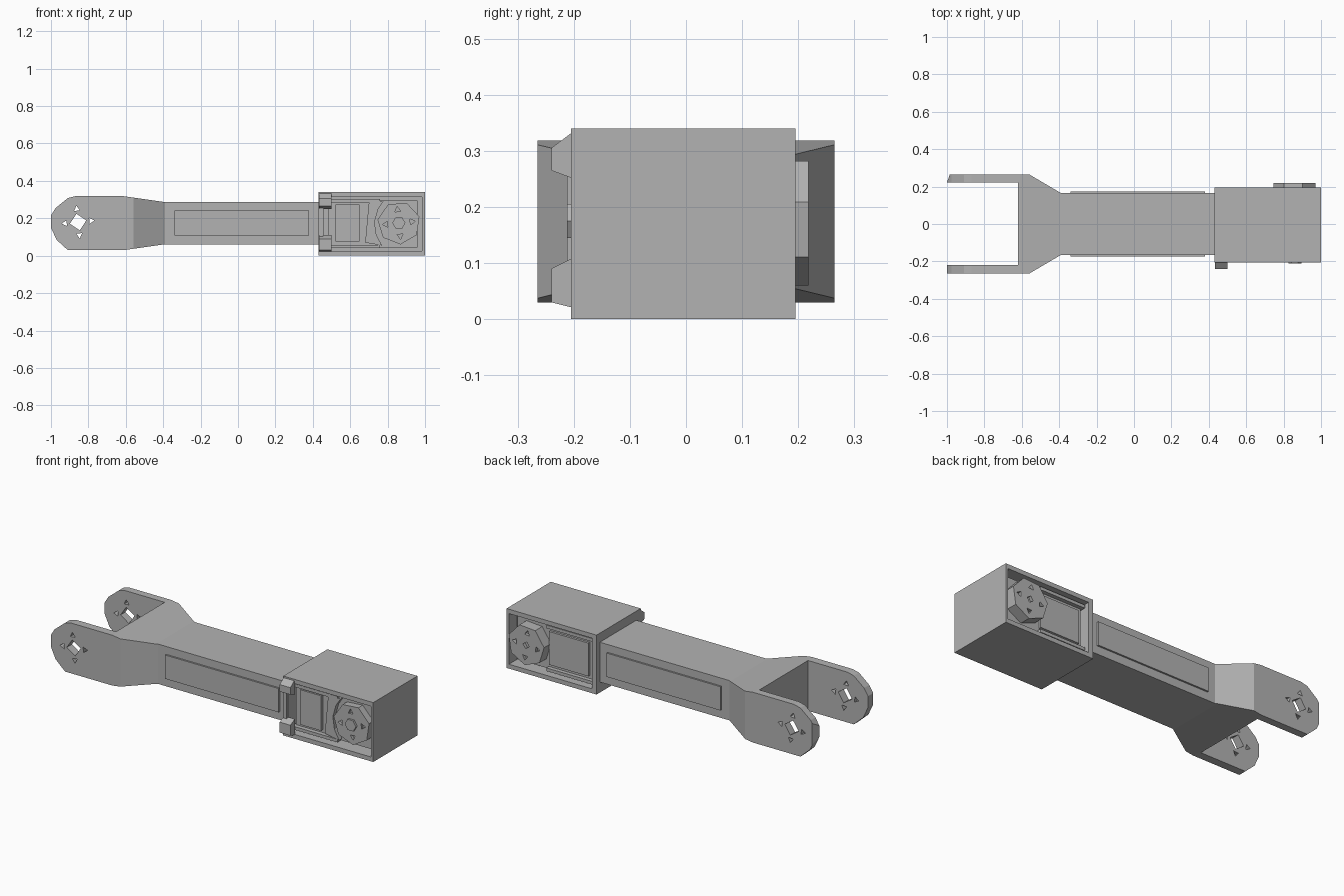
import bpy, bmesh, math

if "Cube" in bpy.data.objects:
    bpy.data.objects.remove(bpy.data.objects["Cube"])

grey = bpy.data.materials.new("plain grey")
grey.use_nodes = True
COLOUR = (0.45, 0.45, 0.45, 1)
grey.diffuse_color = COLOUR
grey.node_tree.nodes["Principled BSDF"].inputs["Base Color"].default_value = COLOUR


def prism(name, pts, axis, lo, hi):
    """Extrude a 2D outline along one axis."""
    bm = bmesh.new()
    place = {"x": lambda a, b, t: (t, a, b),
             "y": lambda a, b, t: (a, t, b),
             "z": lambda a, b, t: (a, b, t)}[axis]
    rings = [[bm.verts.new(place(a, b, t)) for a, b in pts] for t in (lo, hi)]
    for ring in rings:
        bm.faces.new(ring)
    n = len(pts)
    for i in range(n):
        j = (i + 1) % n
        bm.faces.new((rings[0][i], rings[0][j], rings[1][j], rings[1][i]))
    bmesh.ops.recalc_face_normals(bm, faces=bm.faces)
    mesh = bpy.data.meshes.new(name)
    bm.to_mesh(mesh)
    bm.free()
    mesh.materials.append(grey)
    obj = bpy.data.objects.new(name, mesh)
    bpy.context.scene.collection.objects.link(obj)
    return obj


def rect(a0, a1, b0, b1):
    return [(a0, b0), (a1, b0), (a1, b1), (a0, b1)]


def ngon(cx, cz, r, n, turn=0.0):
    return [(cx + r * math.cos(turn + math.tau * i / n),
             cz + r * math.sin(turn + math.tau * i / n)) for i in range(n)]


def combine(obj, cutter, operation):
    """Apply a boolean and remove its helper."""
    cutter.hide_render = True
    mod = obj.modifiers.new("shape", "BOOLEAN")
    mod.operation, mod.object, mod.solver = operation, cutter, "EXACT"
    bpy.context.view_layer.update()
    graph = bpy.context.evaluated_depsgraph_get()
    mesh = bpy.data.meshes.new_from_object(obj.evaluated_get(graph))
    obj.modifiers.clear()
    obj.data = mesh
    bpy.data.objects.remove(cutter)


def cut_mount_holes(obj, cx, cz, lo, hi, centre_r):
    """Centre opening with four small triangular holes around it."""
    combine(obj, prism("cutter", ngon(cx, cz, centre_r, 4, 0.2), "y", lo, hi), "DIFFERENCE")
    for i in range(4):
        a = 0.1 + i * math.pi / 2
        x, z = cx + 0.07 * math.cos(a), cz + 0.07 * math.sin(a)
        combine(obj, prism("cutter", ngon(x, z, 0.018, 3, a), "y", lo, hi), "DIFFERENCE")


# Arm and fork: plan outline trimmed by the side outline
plan = [(-0.985, 0.265), (-0.56, 0.265), (-0.39, 0.165), (0.45, 0.165),
        (0.45, -0.165), (-0.39, -0.165), (-0.56, -0.265), (-1, -0.265),
        (-1, -0.218), (-0.62, -0.218), (-0.62, 0.222), (-1, 0.222)]
side = [(-1, 0.15), (-0.97, 0.085), (-0.91, 0.03), (-0.61, 0.03), (-0.4, 0.06),
        (0.5, 0.06), (0.5, 0.288), (-0.4, 0.288), (-0.61, 0.318),
        (-0.87, 0.318), (-0.91, 0.308), (-0.975, 0.255), (-1, 0.215)]
arm = prism("arm_with_fork", plan, "z", -0.1, 0.5)
combine(arm, prism("cutter", side, "y", -0.4, 0.4), "INTERSECT")
cut_mount_holes(arm, -0.855, 0.18, -0.4, 0.4, 0.045)

# Raised side panels on the arm
for name, s in (("left_side_panel", 1), ("right_side_panel", -1)):
    lo, hi = sorted((s * 0.16, s * 0.175))
    prism(name, rect(-0.34, 0.38, 0.107, 0.243), "y", lo, hi)

# Motor housing, open to the front and back
housing = prism("motor_housing", rect(0.43, 1, 0, 0.34), "y", -0.205, 0.195)
for lo, hi in ((-0.3, -0.12), (0.12, 0.3)):
    combine(housing, prism("cutter", rect(0.46, 0.985, 0.025, 0.315), "y", lo, hi), "DIFFERENCE")

# Mounting lugs on the front edge of the housing
prism("upper_lug", [(-0.2, 0.335), (-0.24, 0.305), (-0.24, 0.265), (-0.2, 0.25)], "x", 0.432, 0.5)
prism("lower_lug", [(-0.2, 0.11), (-0.24, 0.09), (-0.24, 0.03), (-0.2, 0.02)], "x", 0.432, 0.5)
prism("lug_strip", rect(-0.212, -0.19, 0.1, 0.26), "x", 0.435, 0.455)

# Motor body with stepped covers and rails
prism("motor_body", rect(0.48, 0.96, 0.045, 0.295), "y", -0.16, 0.155)
prism("front_motor_cover", rect(0.52, 0.65, 0.075, 0.275), "y", -0.178, -0.15)
prism("back_motor_cover", rect(0.5, 0.75, 0.075, 0.265), "y", 0.15, 0.168)
for name, z in (("upper_rail", 0.285), ("lower_rail", 0.04)):
    prism(name, rect(0.47, 0.76, z, z + 0.018), "y", -0.185, 0.178)
prism("horn_bracket", [(0.68, 0.07), (0.77, 0.055), (0.74, 0.11), (0.73, 0.18),
                       (0.75, 0.25), (0.78, 0.295), (0.7, 0.285), (0.69, 0.18)],
      "y", -0.185, -0.15)

# Output horns at both ends of the motor shaft
front_horn = prism("front_horn", ngon(0.86, 0.175, 0.115, 7, 0.3), "y", -0.2, -0.14)
cut_mount_holes(front_horn, 0.86, 0.175, -0.25, -0.185, 0.02)
prism("front_hub", ngon(0.86, 0.175, 0.035, 6), "y", -0.212, -0.185)
back_horn = prism("back_horn", ngon(0.86, 0.175, 0.115, 7, 0.3), "y", 0.14, 0.218)
cut_mount_holes(back_horn, 0.86, 0.175, 0.2, 0.25, 0.02)
